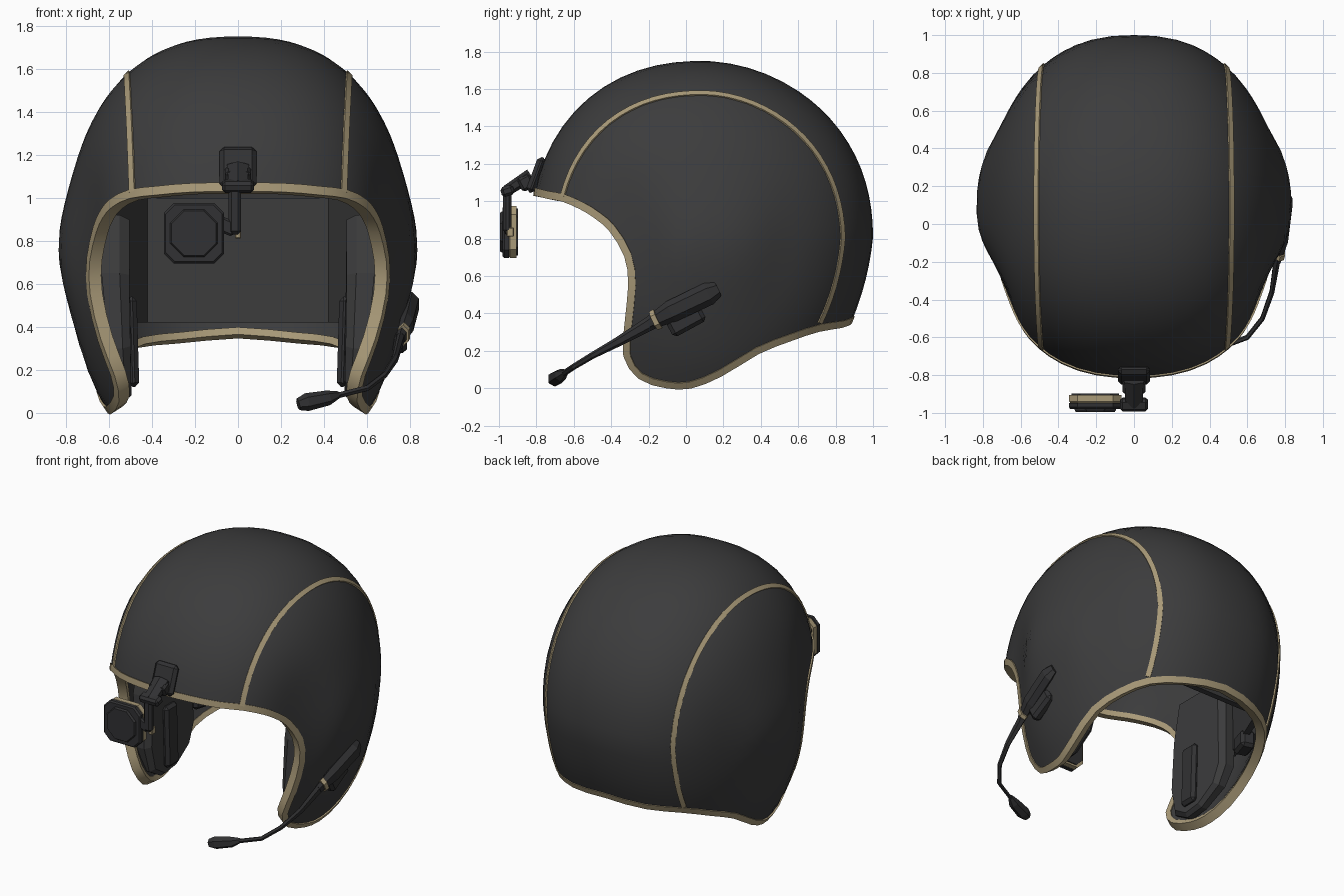
import bpy, bmesh, math
from mathutils import Vector, Matrix, Euler

if "Cube" in bpy.data.objects:
    bpy.data.objects.remove(bpy.data.objects["Cube"])


def material(name, rgb):
    m = bpy.data.materials.new(name)
    m.diffuse_color = (*rgb, 1)
    m.use_nodes = True
    m.node_tree.nodes["Principled BSDF"].inputs["Base Color"].default_value = m.diffuse_color
    return m


SHELL = material("charcoal", (0.045, 0.045, 0.046))
GEAR = material("near_black", (0.031, 0.031, 0.033))
TAN = material("tan_trim", (0.40, 0.325, 0.19))
C = Vector((0, 0.085, 0.8))          # centre of the dome


def add_mesh(name, verts, faces, mat, smooth=0):
    me = bpy.data.meshes.new(name)
    me.from_pydata([tuple(v) for v in verts], [], faces)
    bm = bmesh.new()
    bm.from_mesh(me)
    bmesh.ops.recalc_face_normals(bm, faces=bm.faces)
    for f in bm.faces:
        f.smooth = smooth > 0
    bm.to_mesh(me)
    bm.free()
    if smooth:
        me.set_sharp_from_angle(angle=math.radians(smooth))
    me.materials.append(mat)
    ob = bpy.data.objects.new(name, me)
    bpy.context.collection.objects.link(ob)
    return ob


def sweep(name, rings, mat, closed=False, smooth=0):
    """Skin a list of equal-sized rings; cap the ends unless closed."""
    k, n = len(rings[0]), len(rings)
    verts = [p for r in rings for p in r]
    faces = []
    for i in range(n if closed else n - 1):
        a, b = i * k, ((i + 1) % n) * k
        faces += [(a + j, a + (j + 1) % k, b + (j + 1) % k, b + j) for j in range(k)]
    if not closed:
        faces += [tuple(range(k)), tuple(range((n - 1) * k, n * k))]
    return add_mesh(name, verts, faces, mat, smooth)


def block(name, centre, size, mat, rot=(0, 0, 0), bevel=0.015):
    bm = bmesh.new()
    bmesh.ops.create_cube(bm, size=1, matrix=Matrix.Diagonal((*size, 1)))
    bmesh.ops.bevel(bm, geom=bm.edges[:], offset=bevel, segments=1, affect='EDGES')
    bm.transform(Matrix.Translation(centre) @ Euler(rot).to_matrix().to_4x4())
    me = bpy.data.meshes.new(name)
    bm.to_mesh(me)
    bm.free()
    me.materials.append(mat)
    ob = bpy.data.objects.new(name, me)
    bpy.context.collection.objects.link(ob)
    return ob


def beam(name, stations, mat, sides=6, side_axis=(1, 0, 0)):
    """Tapered rod through stations (point, width, height)."""
    rings = []
    for i, (p, w, h) in enumerate(stations):
        t = Vector(stations[min(i + 1, len(stations) - 1)][0]) - Vector(stations[max(i - 1, 0)][0])
        t.normalize()
        v = t.cross(Vector(side_axis)).normalized()
        u = v.cross(t).normalized()
        ang = [2 * math.pi * (j + 0.5) / sides for j in range(sides)]
        rings.append([Vector(p) + u * w * math.cos(a) + v * h * math.sin(a) for a in ang])
    return sweep(name, rings, mat)


# Dome surface: a rounded ellipsoid with ear bulges, narrower at temples and lower back
def f(v):
    y, z = v.y - C.y, v.z - C.z
    return (abs(v.x / 0.79) ** 2.4 + abs(y / 0.915) ** (1.9 if y > 0 else 2.2)
            + abs(z / (0.95 if z > 0 else 1.12)) ** 2.2)


def surface(origin, direction):
    lo, hi = 0.0, 2.5
    d = direction.normalized()
    for _ in range(30):
        mid = (lo + hi) / 2
        lo, hi = (mid, hi) if f(origin + d * mid) < 1 else (lo, mid)
    p = origin + d * lo
    axes = [Vector(a) * 0.005 for a in ((1, 0, 0), (0, 1, 0), (0, 0, 1))]
    n = Vector([f(p + e) - f(p - e) for e in axes]).normalized()
    bump = 0.045 * math.exp(-((p.y - 0.15) / 0.3) ** 4 - ((p.z - 0.76) / 0.27) ** 2)
    bump -= 0.045 * math.exp(-((p.y + 0.36) / 0.2) ** 2 - (max(0, p.z - 0.9) / 0.3) ** 2)
    p.x += math.copysign(1, p.x) * bump * min(1, (p.x / 0.6) ** 2)
    if p.z < 0.8 and p.y > 0:
        p.y *= 1 - 0.12 * (0.8 - p.z)
    return p, n


# Rim outline, front centre round the right ear to back centre
half = [(0, -.82, 1.04), (.2, -.79, 1.035), (.38, -.73, 1.02), (.5, -.65, 1.005),
        (.6, -.56, .965), (.66, -.48, .915), (.70, -.40, .845), (.73, -.32, .71),
        (.73, -.30, .55), (.70, -.33, .33), (.64, -.34, .15), (.59, -.25, .055),
        (.58, -.1, .03), (.58, .03, .045), (.62, .2, .09), (.65, .42, .18),
        (.60, .62, .24), (.48, .775, .30), (.28, .88, .335), (0, .94, .355)]
ctrl = [Vector(p) for p in half + [(-x, y, z) for x, y, z in half[-2:0:-1]]]
m = len(ctrl)
rim_dirs = []
for i in range(m):
    a, b, c, d = (ctrl[(i + j) % m] for j in (-1, 0, 1, 2))
    rim_dirs += [(b - C).normalized(), ((9 * (b + c) - a - d) / 16 - C).normalized()]
rim = [surface(C, d) for d in rim_dirs]

# Helmet shell: rings from a tilted crown point down to the rim, outside and inside
pole = Vector((0, 0.55, 0.835)).normalized()
ROWS, N = 18, len(rim_dirs)
samples = [surface(C, pole)]
for j in range(1, ROWS + 1):
    samples += [surface(C, pole.slerp(d, j / ROWS)) for d in rim_dirs]
S = len(samples)
verts = [p for p, n in samples] + [p - n * 0.05 for p, n in samples]
faces = []
for o in (0, S):
    for i in range(N):
        k = (i + 1) % N
        faces.append((o, o + 1 + i, o + 1 + k))
        for j in range(ROWS - 1):
            a, b = o + 1 + j * N, o + 1 + (j + 1) * N
            faces.append((a + i, b + i, b + k, a + k))
last = 1 + (ROWS - 1) * N
faces += [(last + i, last + (i + 1) % N, S + last + (i + 1) % N, S + last + i) for i in range(N)]
add_mesh("helmet_shell", verts, faces, SHELL, 30)


# Tan edging round the rim, and the two raised seams over the crown
def ribbon(name, path, section, closed):
    rings, n = [], len(path)
    for i, (p, nor) in enumerate(path):
        nxt = path[(i + 1) % n if closed else min(i + 1, n - 1)][0]
        prv = path[i - 1 if closed else max(i - 1, 0)][0]
        w = nor.cross((nxt - prv).normalized()).normalized()
        rings.append([p + nor * a + w * b for a, b in section])
    sweep(name, rings, TAN, closed, 30)


ribbon("rim_edging", rim, [(.007, .032), (.005, -.01), (-.055, -.01), (-.056, .025)], True)
for s, side in ((1, "right"), (-1, "left")):
    path = []
    for i in range(41):
        a = math.radians(163 - 197 * i / 40)
        x = s * (0.485 + 0.03 * max(0, math.sin(a)))
        path.append(surface(Vector((x, C.y, C.z)), Vector((0, math.cos(a), math.sin(a)))))
    ribbon("seam_" + side, path, [(.007, .016), (.007, -.016), (-.02, -.016), (-.02, .016)], False)

    # Padding filling the inside of the flap, with an oblong cushion on it
    outline = [(-.18, .92), (-.24, .65), (-.26, .3), (-.22, .13), (-.1, .06),
               (.04, .075), (.2, .17), (.26, .3), (.24, .92)]
    sweep("flap_pad_" + side, [
        [(s * (.56 + .075 * min(1, (z - .06) / .45)), y, z) for y, z in outline],
        [(s * (.52 + .03 * min(1, (z - .06) / .45)), y, z) for y, z in outline],
        [(s * (.495 + .01 * min(1, (z - .06) / .45)), y * .88, .49 + (z - .49) * .95)
         for y, z in outline]], SHELL)
    block("ear_cushion_" + side, (s * .49, -.04, .33), (.05, .13, .42), GEAR, (0, s * .03, 0), .02)
    block("nape_block_" + side, (s * .57, .4, .4), (.1, .15, .12), GEAR, (0, 0, s * .3), .02)

# Liner wall around the inside of the back
inner = [(-.62, .2), (-.42, .68), (.42, .68), (.62, .2)]
outer = [(-.66, .2), (-.45, .72), (.45, .72), (.66, .2)]
sweep("back_liner", [[(a, b, .42), (a, b, 1.0), (c, d, 1.0), (c, d, .42)]
                     for (a, b), (c, d) in zip(inner, outer)], SHELL)

# Front mount with hinge and stem
block("mount_plate", (0, -.80, 1.14), (.17, .05, .2), GEAR, (-.35, 0, 0), .02)
block("mount_lug", (0, -.855, 1.1), (.12, .08, .08), GEAR, (.5, 0, 0))
beam("mount_arm", [((0, -.83, 1.14), .06, .035), ((0, -.96, 1.055), .05, .03)], GEAR)
block("mount_hinge", (0, -.955, 1.055), (.15, .07, .055), GEAR, (.3, 0, 0))
block("mount_stem", (-.015, -.955, .94), (.06, .045, .22), GEAR)
block("mount_link", (-.06, -.955, .87), (.1, .035, .07), GEAR, (0, .4, 0), .01)
block("mount_tip", (0, -.94, .835), (.03, .04, .05), TAN, bevel=.005)


# Square eyepiece with clipped corners: dark front, tan back frame, raised lens
def clipped_plate(name, r, cut, y0, y1, mat):
    corners = [(r, r - cut), (r - cut, r), (cut - r, r), (-r, r - cut),
               (-r, cut - r), (cut - r, -r), (r - cut, -r), (r, cut - r)]
    sweep(name, [[(-.205 + k * x, y, .835 + k * z) for x, z in corners]
                 for y, k in ((y0, .94), (y0 + .01, 1), (y1, 1))], mat)


clipped_plate("eyepiece_body", .14, .045, -.98, -.947, GEAR)
clipped_plate("eyepiece_frame", .138, .045, -.95, -.905, TAN)
clipped_plate("eyepiece_back", .125, .045, -.915, -.898, GEAR)
clipped_plate("eyepiece_lens", .11, .062, -.994, -.97, GEAR)

# Microphone on the right side: housing, tan clip, boom and tip
beam("mic_housing", [((.80, .17, .53), .02, .04), ((.81, .12, .505), .035, .062),
                     ((.785, -.08, .41), .035, .06), ((.755, -.2, .345), .022, .035)], GEAR)
block("mic_socket", (.75, .0, .36), (.07, .2, .1), GEAR, (.5, 0, 0), .02)
beam("mic_clip", [((.774, -.15, .372), .03, .056), ((.768, -.175, .36), .03, .054)], TAN)
beam("mic_boom", [((.76, -.17, .36), .02, .04), ((.73, -.36, .25), .014, .026),
                  ((.68, -.5, .175), .013, .018), ((.6, -.6, .115), .013, .016),
                  ((.44, -.66, .075), .013, .016)], GEAR)
beam("mic_tip", [((.47, -.645, .085), .016, .016), ((.42, -.67, .07), .035, .035),
                 ((.32, -.7, .05), .042, .042), ((.28, -.71, .04), .03, .028)],
     GEAR, 6, (0, 1, 0))
